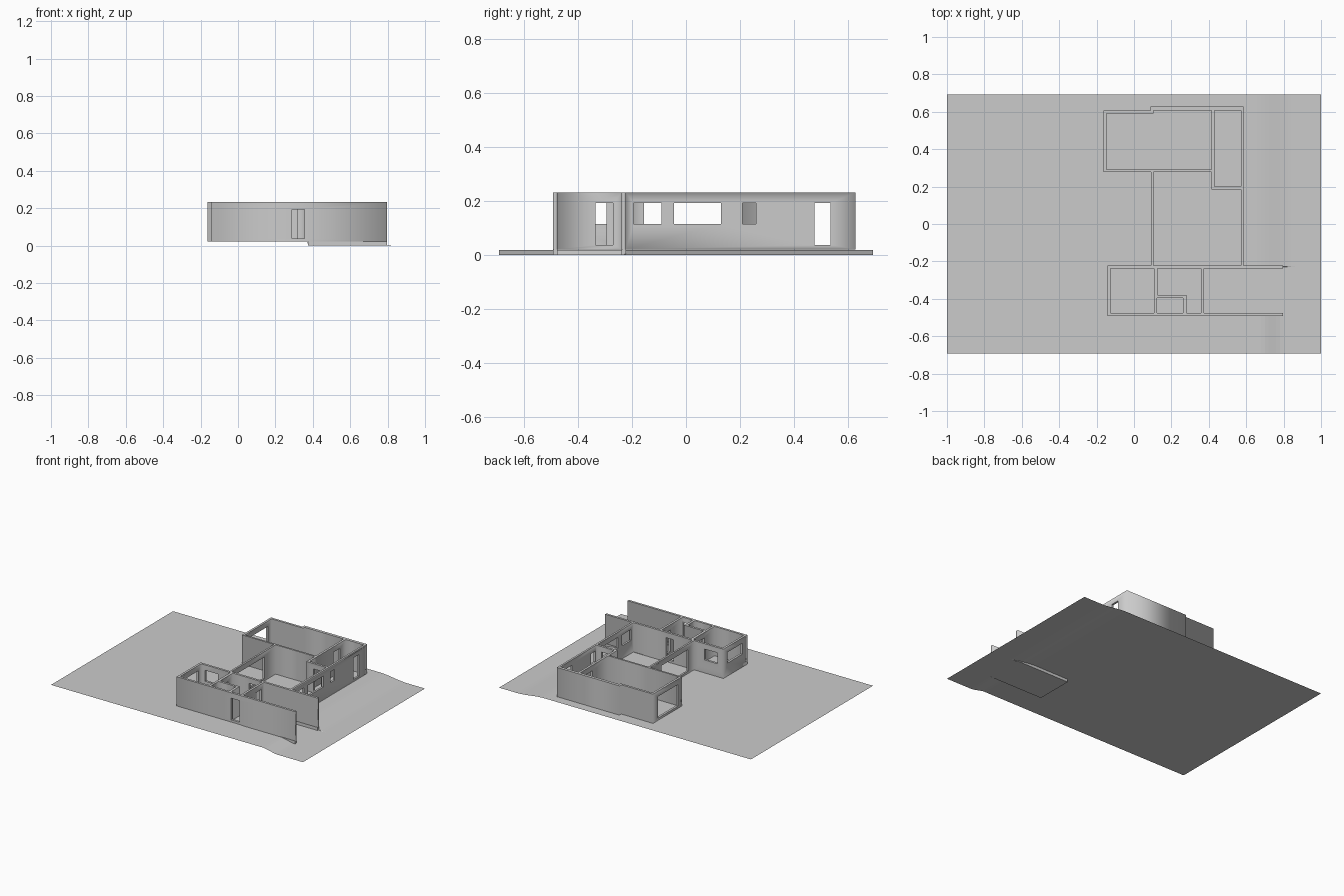
import bpy, bmesh

if "Cube" in bpy.data.objects:
    bpy.data.objects.remove(bpy.data.objects["Cube"])

BASE, TOP = 0.022, 0.232


def finish(name, bm):
    me = bpy.data.meshes.new(name)
    bm.to_mesh(me)
    bm.free()
    ob = bpy.data.objects.new(name, me)
    bpy.context.collection.objects.link(ob)
    return ob


def add_box(bm, x0, x1, y0, y1, z0, z1):
    vs = bmesh.ops.create_cube(bm, size=1)["verts"]
    for v in vs:
        v.co = (x1 if v.co.x > 0 else x0, y1 if v.co.y > 0 else y0, z1 if v.co.z > 0 else z0)


def rect(x0, x1, y0, y1):
    return [(x0, y0), (x1, y0), (x1, y1), (x0, y1)]


# Floor plan: outer outline (garage open at its right end) and the rooms as holes
outline = [(-.163, .607), (.088, .607), (.088, .628), (.586, .628), (.586, -.222),
           (.797, -.222), (.797, -.238), (.374, -.238), (.374, -.476), (.797, -.476),
           (.797, -.492), (-.142, -.492), (-.142, -.222), (.091, -.222), (.091, .278),
           (-.163, .278)]
back_room = [(-.147, .291), (.414, .291), (.414, .607), (.104, .607), (.104, .591), (-.147, .591)]
side_room = rect(.43, .572, .2, .607)
main_room = [(.104, -.222), (.572, -.222), (.572, .184), (.414, .184), (.414, .278), (.104, .278)]
bedroom = rect(-.126, .107, -.476, -.238)
hall = [(.126, -.238), (.126, -.38), (.28, -.38), (.28, -.476), (.358, -.476), (.358, -.238)]
closet = rect(.123, .262, -.476, -.396)

cu = bpy.data.curves.new("plan", "CURVE")
cu.dimensions = "2D"
cu.fill_mode = "BOTH"
cu.extrude = (TOP - BASE) / 2
for loop in (outline, back_room, side_room, main_room, bedroom, hall, closet):
    sp = cu.splines.new("POLY")
    sp.points.add(len(loop) - 1)
    for p, (x, y) in zip(sp.points, loop):
        p.co = (x, y, 0, 1)
    sp.use_cyclic_u = True
plan = bpy.data.objects.new("plan", cu)
bpy.context.collection.objects.link(plan)
bpy.context.view_layer.update()
flat = bpy.data.meshes.new_from_object(plan.evaluated_get(bpy.context.evaluated_depsgraph_get()))
bpy.data.objects.remove(plan)

bm = bmesh.new()
bm.from_mesh(flat)
bmesh.ops.translate(bm, verts=bm.verts, vec=(0, 0, (TOP + BASE) / 2))
bmesh.ops.remove_doubles(bm, verts=bm.verts, dist=1e-4)
bmesh.ops.recalc_face_normals(bm, faces=bm.faces)
walls = finish("house_walls", bm)

# Doors and windows: through x-facing walls (at, from y, to y) or y-facing walls
DOOR, WINDOW = (.038, .193), (.115, .193)
across_x = [(.58, .475, .535, DOOR), (.422, .47, .54, DOOR), (.58, .21, .26, WINDOW),
            (.58, -.045, .13, WINDOW), (.58, -.195, -.09, WINDOW), (-.155, .325, .55, DOOR),
            (.097, -.155, .15, DOOR), (-.134, -.435, -.27, WINDOW), (.116, -.36, -.295, DOOR),
            (.366, -.335, -.27, DOOR)]
across_y = [(-.484, .29, .355, DOOR), (-.23, .255, .315, DOOR), (-.23, -.094, .009, WINDOW),
            (.192, .47, .53, DOOR)]
bm = bmesh.new()
for at, a, b, (z0, z1) in across_x:
    add_box(bm, at - .015, at + .015, a, b, z0, z1)
for at, a, b, (z0, z1) in across_y:
    add_box(bm, a, b, at - .015, at + .015, z0, z1)
cutter = finish("opening_cutter", bm)
cutter.hide_render = True
mod = walls.modifiers.new("openings", "BOOLEAN")
mod.operation = "DIFFERENCE"
mod.solver = "EXACT"
mod.object = cutter
bpy.context.view_layer.update()
walls.data = bpy.data.meshes.new_from_object(
    walls.evaluated_get(bpy.context.evaluated_depsgraph_get()))
walls.modifiers.clear()
bpy.data.objects.remove(cutter)

# Garage wall footings reaching down to the lower floor
bm = bmesh.new()
for y in (-.492, -.238):
    add_box(bm, .374, .797, y, y + .016, 0, BASE)
finish("garage_footings", bm)


# Ground sheet: flat plot, bank down to the right, sunken garage floor
def ground(x, y):
    if x > .373 and -.485 < y < -.229:
        return 0
    lo, hi = (.64, .86) if y > -.229 else (.68, .8)
    t = min(max((x - lo) / (hi - lo), 0), 1)
    return .02 * (1 - t * t * (3 - 2 * t))


xs = [-1, .372, .374, .6] + [.64 + .02 * i for i in range(12)] + [1]
ys = [-.692, -.486, -.484, -.23, -.228, .692]
bm = bmesh.new()
grid = [[bm.verts.new((x, y, ground(x, y))) for x in xs] for y in ys]
for r0, r1 in zip(grid, grid[1:]):
    for i in range(len(xs) - 1):
        bm.faces.new((r0[i], r0[i + 1], r1[i + 1], r1[i]))
finish("ground", bm)
